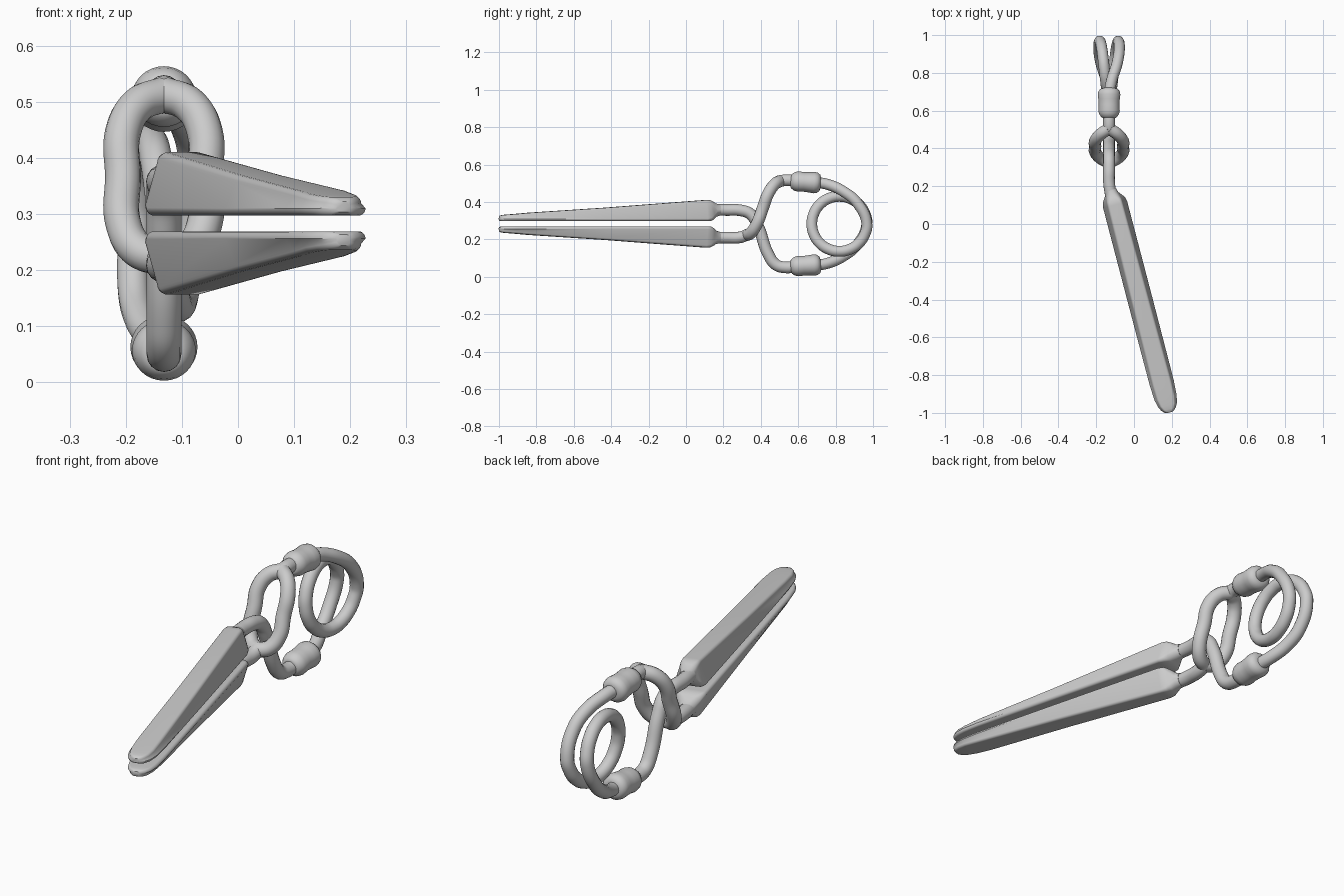
import bpy, bmesh, math
from mathutils import Vector

if "Cube" in bpy.data.objects:
    bpy.data.objects.remove(bpy.data.objects["Cube"])

CX, CZ = -0.132, 0.283          # symmetry axis of the spring and jaws


def finish(ob, angle=40):
    bpy.ops.object.select_all(action='DESELECT')
    ob.select_set(True)
    bpy.context.view_layer.objects.active = ob
    if ob.type == 'CURVE':
        bpy.ops.object.convert(target='MESH')
    bpy.ops.object.shade_smooth_by_angle(angle=math.radians(angle))


def wire(name, pts, r=0.031):
    cu = bpy.data.curves.new(name, 'CURVE')
    cu.dimensions = '3D'
    cu.bevel_depth, cu.bevel_resolution = r, 6
    cu.resolution_u, cu.use_fill_caps = 8, True
    sp = cu.splines.new('BEZIER')
    sp.bezier_points.add(len(pts) - 1)
    for bp, p in zip(sp.bezier_points, pts):
        bp.co = p
        bp.handle_left_type = bp.handle_right_type = 'AUTO'
    ob = bpy.data.objects.new(name, cu)
    bpy.context.collection.objects.link(ob)
    finish(ob)


def loft(name, rings, angle=40):
    bm = bmesh.new()
    vs = [[bm.verts.new(p) for p in ring] for ring in rings]
    n = len(vs[0])
    for a, b in zip(vs, vs[1:]):
        for i in range(n):
            j = (i + 1) % n
            bm.faces.new((a[i], a[j], b[j], b[i]))
    bm.faces.new(vs[0])
    bm.faces.new(vs[-1])
    bmesh.ops.recalc_face_normals(bm, faces=bm.faces)
    me = bpy.data.meshes.new(name)
    bm.to_mesh(me)
    bm.free()
    ob = bpy.data.objects.new(name, me)
    bpy.context.collection.objects.link(ob)
    finish(ob, angle)


def flip(p, up):
    return (p[0], p[1], p[2] if up else 2 * CZ - p[2])


# jaws: rounded trapezoid sections lofted along a skewed axis
base, tip = Vector((-0.107, 0.13, 0)), Vector((0.188, -0.998, 0))
axis = (tip - base).normalized()
side = Vector((-axis.y, axis.x, 0))
length = (tip - base).length


def section(d, wb, wt, z0, z1, r):
    c = base + axis * d
    if d < 0:                    # neck bends onto the straight rod
        c = Vector((-0.107 + d * 0.35, 0.13 - d, 0))
    out = []
    corners = [(wb, z0, -90), (wt, z1, 0), (-wt, z1, 90), (-wb, z0, 180)]
    for w, z, a0 in corners:
        cx = w - math.copysign(r, w)
        cz = z + r if z == z0 else z - r
        for k in range(6):
            a = math.radians(a0 + 18 * k)
            p = c + side * (cx + r * math.cos(a))
            out.append(Vector((p.x, p.y, cz + r * math.sin(a))))
    return out


L = length
sections = [
    (-0.05, 0.031, 0.031, 0.326, 0.388, 0.031),
    (-0.03, 0.036, 0.033, 0.320, 0.391, 0.031),
    (-0.012, 0.050, 0.036, 0.306, 0.402, 0.026),
    (0.006, 0.062, 0.040, 0.298, 0.409, 0.018),
    (0.03, 0.066, 0.041, 0.297, 0.410, 0.014),
    (L * 0.5, 0.066, 0.047, 0.297, 0.369, 0.013),
    (L - 0.16, 0.065, 0.052, 0.297, 0.342, 0.013),
    (L - 0.08, 0.060, 0.050, 0.297, 0.335, 0.013),
    (L - 0.04, 0.051, 0.043, 0.297, 0.332, 0.013),
    (L - 0.018, 0.039, 0.033, 0.297, 0.330, 0.013),
    (L - 0.005, 0.025, 0.022, 0.299, 0.327, 0.012),
    (L, 0.014, 0.012, 0.303, 0.322, 0.008),
]
for name, up in (("upper_jaw", True), ("lower_jaw", False)):
    loft(name, [[flip(p, up) for p in section(*s)] for s in sections], 35)

# single arm: upper jaw rod passing down through the split loop
wire("single_arm", [(-0.122, 0.15, 0.357), (CX, 0.22, 0.357), (CX, 0.29, 0.355),
                    (CX, 0.345, 0.335), (CX, 0.385, 0.27), (CX, 0.44, 0.12),
                    (CX, 0.48, 0.065), (CX, 0.53, 0.05), (CX, 0.60, 0.056)])

# lower jaw rod, split loop and the stub into the upper collar
wire("loop_stem", [(-0.122, 0.15, 0.209), (CX, 0.22, 0.209), (CX, 0.29, 0.211),
                   (CX, 0.335, 0.228)])
for name, s in (("loop_left", -1), ("loop_right", 1)):
    half = [(0, 0.325, 0.222), (0.045, 0.348, 0.235), (0.073, 0.380, 0.285),
            (0.073, 0.41, 0.365), (0.073, 0.440, 0.445), (0.045, 0.475, 0.495),
            (0, 0.505, 0.513)]
    wire(name, [(CX + s * x, y, z) for x, y, z in half], 0.032)
wire("loop_stub", [(CX, 0.495, 0.508), (CX, 0.53, 0.516), (CX, 0.60, 0.51)])

# collars: lathed sleeves, slightly tilted toward the ring
profile = [(0, 0.03), (0.006, 0.040), (0.022, 0.050), (0.04, 0.054), (0.07, 0.052),
           (0.10, 0.054), (0.125, 0.057), (0.142, 0.054), (0.155, 0.044), (0.16, 0.03)]
for name, up in (("upper_collar", True), ("lower_collar", False)):
    rings = []
    for t, r in profile:
        ring = []
        for i in range(32):
            a = math.tau * i / 32
            ring.append(flip((CX + 1.05 * r * math.cos(a), 0.56 + t + 0.07 * r * math.sin(a),
                              0.512 - 0.07 * t + r * math.sin(a)), up))
        rings.append(ring)
    loft(name, rings, 60)

# spring: one helical turn with tails swinging into both collars
tail = [(CX, 0.69, 0.506), (-0.118, 0.76, 0.493), (-0.092, 0.84, 0.457),
        (-0.078, 0.915, 0.395)]
helix = []
for k in range(17):
    a = -math.tau * k / 16
    helix.append((-0.082 - 0.1 * k / 16, 0.82 + 0.147 * math.cos(a),
                  CZ + 0.147 * math.sin(a)))
out_tail = [(2 * CX - x, y, 2 * CZ - z) for x, y, z in reversed(tail)]
wire("spring_coil", tail + helix + out_tail, 0.029)
